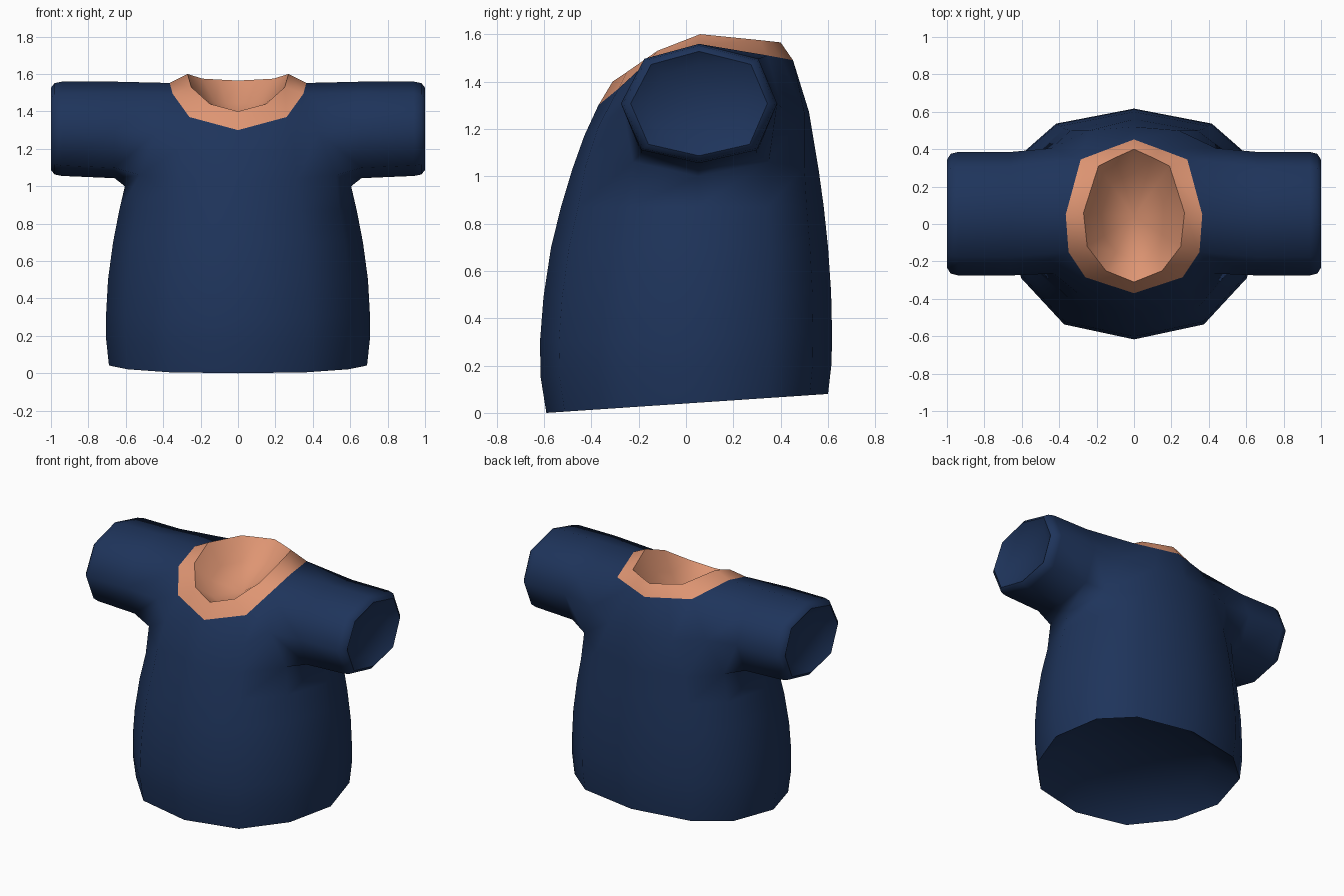
import bpy, bmesh

if "Cube" in bpy.data.objects:
    bpy.data.objects.remove(bpy.data.objects["Cube"])


def material(name, rgb):
    m = bpy.data.materials.new(name)
    m.diffuse_color = (*rgb, 1)
    m.use_nodes = True
    m.node_tree.nodes["Principled BSDF"].inputs["Base Color"].default_value = m.diffuse_color
    return m


NAVY, SKIN = 0, 1
bm = bmesh.new()


def ring(half):
    """12-sided ring from 7 points running front -> right side -> back."""
    pts = half + [(-x, y, z) for x, y, z in half[5:0:-1]]
    return [bm.verts.new(p) for p in pts]


def bridge(a, b, mat=NAVY, skip=()):
    n = len(a)
    for i in range(n):
        if i in skip:
            continue
        j = (i + 1) % n
        bm.faces.new((a[i], a[j], b[j], b[i])).material_index = mat


def cap(loop, centre, scale, mat=NAVY, sink=(0, 0, 0)):
    """Dished cap with a crisp lip: one inner ring and a centre fan."""
    inner = []
    for v in loop:
        p = [c + (q - c) * scale + s for c, q, s in zip(centre, v.co, sink)]
        inner.append(bm.verts.new(p))
    bridge(loop, inner, mat)
    mid = bm.verts.new([c + 1.3 * s for c, s in zip(centre, sink)])
    for i in range(len(inner)):
        bm.faces.new((inner[i], inner[(i + 1) % len(inner)], mid)).material_index = mat
    for i in range(len(loop)):
        bm.edges.get((loop[i - 1], loop[i])).smooth = False


# body rings: height, half width, front y, back y, hem tilt
section = [(0, -1), (.53, -.87), (.855, -.47), (1, .04), (.885, .575), (.59, .87), (0, 1)]
rows = [(.04, .69, -.59, .60, .04), (.18, .705, -.614, .615, .03),
        (.32, .705, -.617, .617, .02), (.50, .695, -.602, .613, .01),
        (.70, .668, -.57, .60, 0), (.87, .635, -.528, .582, 0)]
body = []
for z, w, yf, yb, tilt in rows:
    c, r = (yf + yb) / 2, (yb - yf) / 2
    body.append(ring([(w * sx, c + r * sy, z + tilt * sy) for sx, sy in section]))

# armpit, chest and neckline rings
armpit = ring([(0, -.48, 1.03), (.32, -.425, 1.04), (.525, -.225, 1.06), (.605, .05, 1.0),
               (.535, .35, 1.06), (.34, .50, 1.04), (0, .56, 1.03)])
chest = ring([(0, -.43, 1.17), (.30, -.37, 1.21), (.43, -.265, 1.29), (.50, .05, 1.3),
              (.44, .405, 1.29), (.24, .50, 1.27), (0, .52, 1.27)])
neck = ring([(0, -.37, 1.30), (.26, -.285, 1.37), (.35, -.15, 1.495), (.365, .05, 1.552),
             (.285, .345, 1.51), (.14, .40, 1.50), (0, .452, 1.49)])
body.append(armpit)
for a, b in zip(body, body[1:]):
    bridge(a, b)
holes = (2, 3, 8, 9)  # sleeve openings
bridge(armpit, chest, skip=holes)
bridge(chest, neck, skip=holes)
cap(body[0], (0, 0, .04), .75, sink=(0, 0, .12))

# collar band and hollow neck opening
rim = ring([(0, -.31, 1.40), (.15, -.25, 1.44), (.25, -.12, 1.53), (.27, .06, 1.60),
            (.19, .31, 1.575), (.10, .355, 1.57), (0, .40, 1.565)])
bridge(neck, rim, SKIN)
cap(rim, (0, .04, 1.44), .65, SKIN, sink=(0, 0, -.08))

# sleeves: eight-sided tubes grown out of the openings
octo = [(.055 + .33 * u, 1.307 + .252 * v) for u, v in
        [(0, 1), (-.70, .75), (-1, 0), (-.74, -.78), (0, -1), (.74, -.78), (1, 0), (.76, .75)]]
for side, (f, s, b) in ((1, (2, 3, 4)), (-1, (10, 9, 8))):
    loop = [neck[s], neck[f], chest[f], armpit[f], armpit[s], armpit[b], chest[b], neck[b]]
    for x, k, drop in ((.66, 1.0, .012), (.94, 1.0, 0), (.98, .97, 0), (1.0, .875, 0)):
        nxt = [bm.verts.new((side * x, .055 + (y - .055) * k,
                             1.305 + (z - 1.305) * k - (drop if z < 1.2 else 0)))
               for y, z in octo]
        bridge(loop, nxt)
        loop = nxt
    cap(loop, (side, .055, 1.305), .75, sink=(-.04 * side, 0, 0))

# the chest side points lie inside the sleeves and are not needed
bmesh.ops.delete(bm, geom=[v for v in bm.verts if not v.link_faces], context='VERTS')
bmesh.ops.recalc_face_normals(bm, faces=bm.faces[:])
for face in bm.faces:
    face.smooth = True

mesh = bpy.data.meshes.new("shirt")
bm.to_mesh(mesh)
bm.free()
mesh.materials.append(material("navy cloth", (.013, .034, .104)))
mesh.materials.append(material("skin tone", (.73, .30, .17)))
shirt = bpy.data.objects.new("shirt", mesh)
bpy.context.collection.objects.link(shirt)
